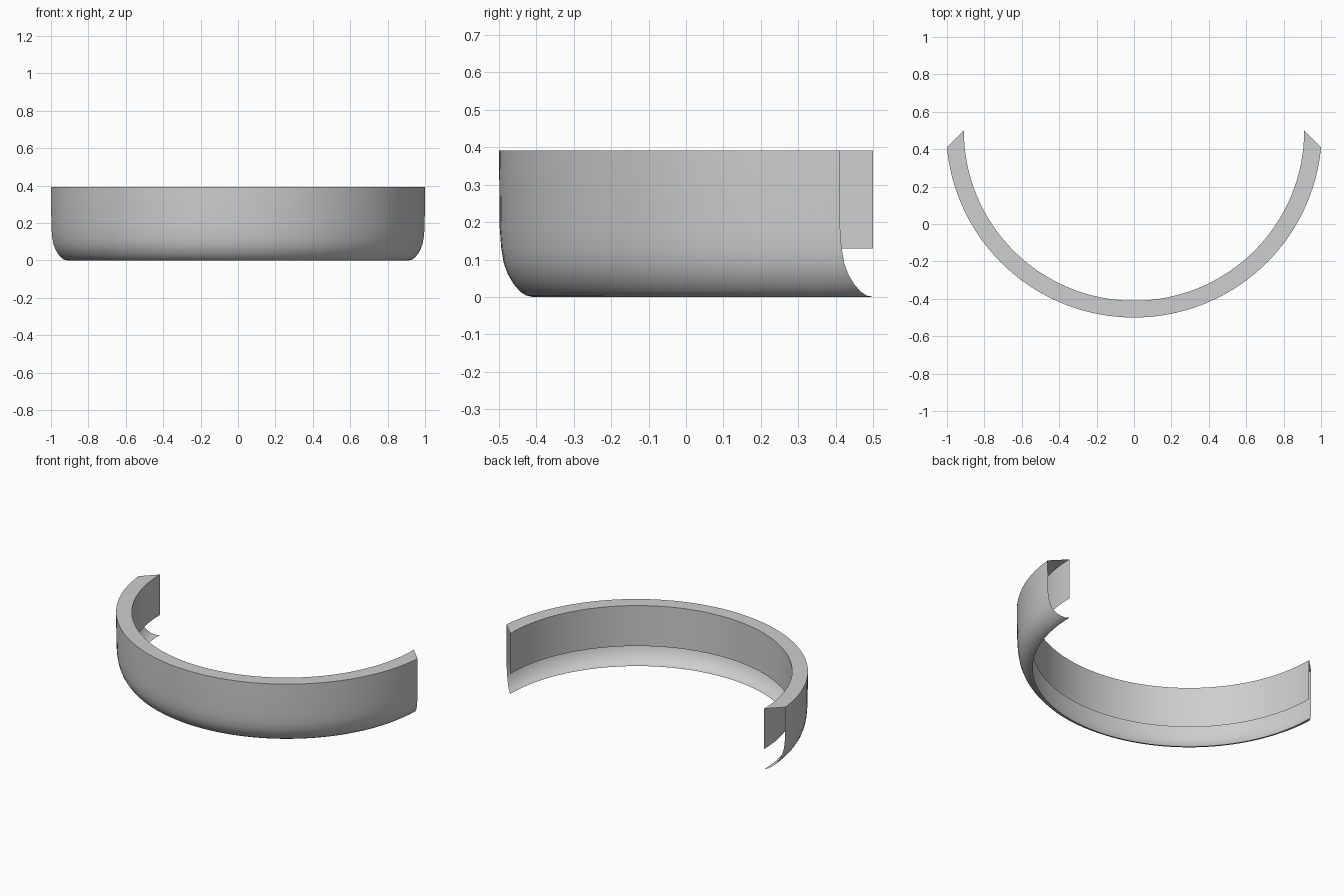
import bpy, bmesh, math

if "Cube" in bpy.data.objects:
    bpy.data.objects.remove(bpy.data.objects["Cube"])

SEG = 64          # steps around the half ring
R_IN = 0.91       # inner radius
CY = 0.5          # ring centre on y
SX = 1.004        # slight stretch in x so the mitred ends reach x = +-1

# Open cross-section (radius, height): inner wall, top rim, outer wall, curled bottom
profile = [(0.91, 0.13), (0.91, 0.392), (1.0, 0.392), (0.998, 0.185), (0.994, 0.13),
           (0.987, 0.09), (0.976, 0.06), (0.961, 0.035), (0.944, 0.015),
           (0.928, 0.004), (0.91, 0.0)]

bm = bmesh.new()
rows = []
for r, z in profile:
    # ends are mitred at 45 degrees: outer points stop earlier than inner ones
    cut = math.asin((r - R_IN) / r)
    row = []
    for i in range(SEG + 1):
        a = math.pi + cut + (math.pi - 2 * cut) * i / SEG
        s = 1 + (SX - 1) * (r - R_IN) / 0.09
        row.append(bm.verts.new((r * s * math.cos(a), CY + r * math.sin(a), z)))
    rows.append(row)
for a, b in zip(rows, rows[1:]):
    for i in range(SEG):
        bm.faces.new((a[i], b[i], b[i + 1], a[i + 1]))

# make the top rim face upward (and everything else outward with it)
bm.normal_update()
if any(f.normal.z < -0.9 and f.calc_center_median().z > 0.39 for f in bm.faces):
    bmesh.ops.reverse_faces(bm, faces=bm.faces[:])

mesh = bpy.data.meshes.new("half_ring_shell")
bm.to_mesh(mesh)
bm.free()
obj = bpy.data.objects.new("half_ring_shell", mesh)
bpy.context.collection.objects.link(obj)

# plain light grey
mat = bpy.data.materials.new("light_grey")
mat.diffuse_color = (0.62, 0.62, 0.62, 1)
mat.use_nodes = True
mat.node_tree.nodes["Principled BSDF"].inputs["Base Color"].default_value = mat.diffuse_color
mesh.materials.append(mat)

bpy.context.view_layer.objects.active = obj
obj.select_set(True)
bpy.ops.object.shade_smooth_by_angle(angle=math.radians(35))
